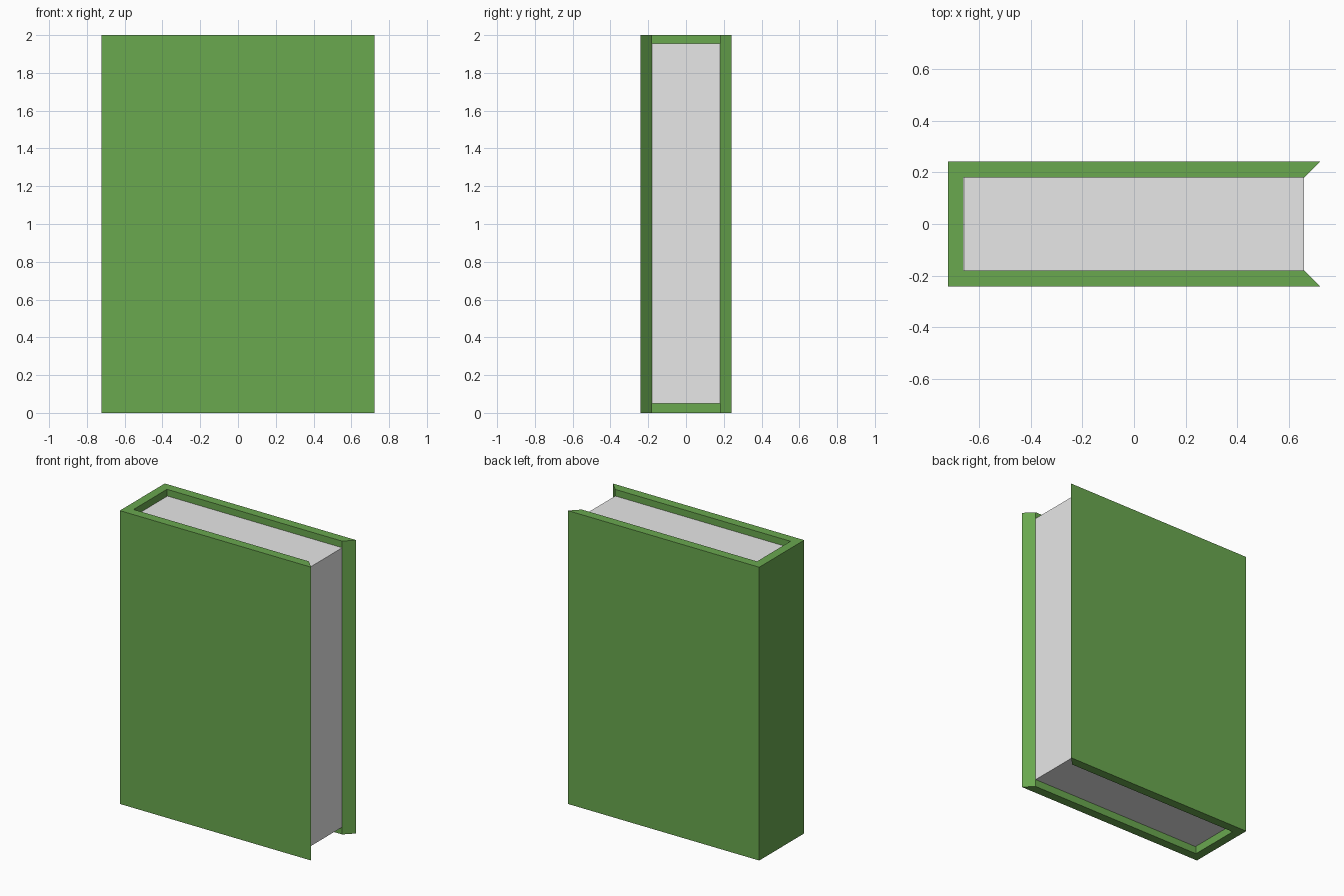
import bpy, bmesh

if "Cube" in bpy.data.objects:
    bpy.data.objects.remove(bpy.data.objects["Cube"])

def material(name, rgb):
    m = bpy.data.materials.new(name)
    m.diffuse_color = (*rgb, 1)
    m.use_nodes = True
    m.node_tree.nodes["Principled BSDF"].inputs["Base Color"].default_value = m.diffuse_color
    return m

def extrude_profile(name, pts, z0, z1, mat):
    """Closed xy outline extruded straight up from z0 to z1."""
    bm = bmesh.new()
    face = bm.faces.new([bm.verts.new((x, y, z0)) for x, y in pts])
    ext = bmesh.ops.extrude_face_region(bm, geom=[face])["geom"]
    top = [v for v in ext if isinstance(v, bmesh.types.BMVert)]
    bmesh.ops.translate(bm, verts=top, vec=(0, 0, z1 - z0))
    bmesh.ops.recalc_face_normals(bm, faces=bm.faces)
    me = bpy.data.meshes.new(name)
    bm.to_mesh(me)
    bm.free()
    me.materials.append(mat)
    ob = bpy.data.objects.new(name, me)
    bpy.context.collection.objects.link(ob)
    return ob

green = material("cover green", (0.144, 0.392, 0.078))
paper = material("paper white", (0.8, 0.8, 0.8))

# Cover: U-shaped wrap with mitred front edges, mirrored about y = 0
half = [(-0.722, -0.242), (0.722, -0.242), (0.66, -0.18), (-0.662, -0.18)]
extrude_profile("cover", half + [(x, -y) for x, y in reversed(half)], 0, 2, green)

# Page block: slightly shorter than the cover
edge = [(-0.658, -0.18), (0.66, -0.18)]
extrude_profile("pages", edge + [(x, -y) for x, y in reversed(edge)], 0.05, 1.955, paper)
